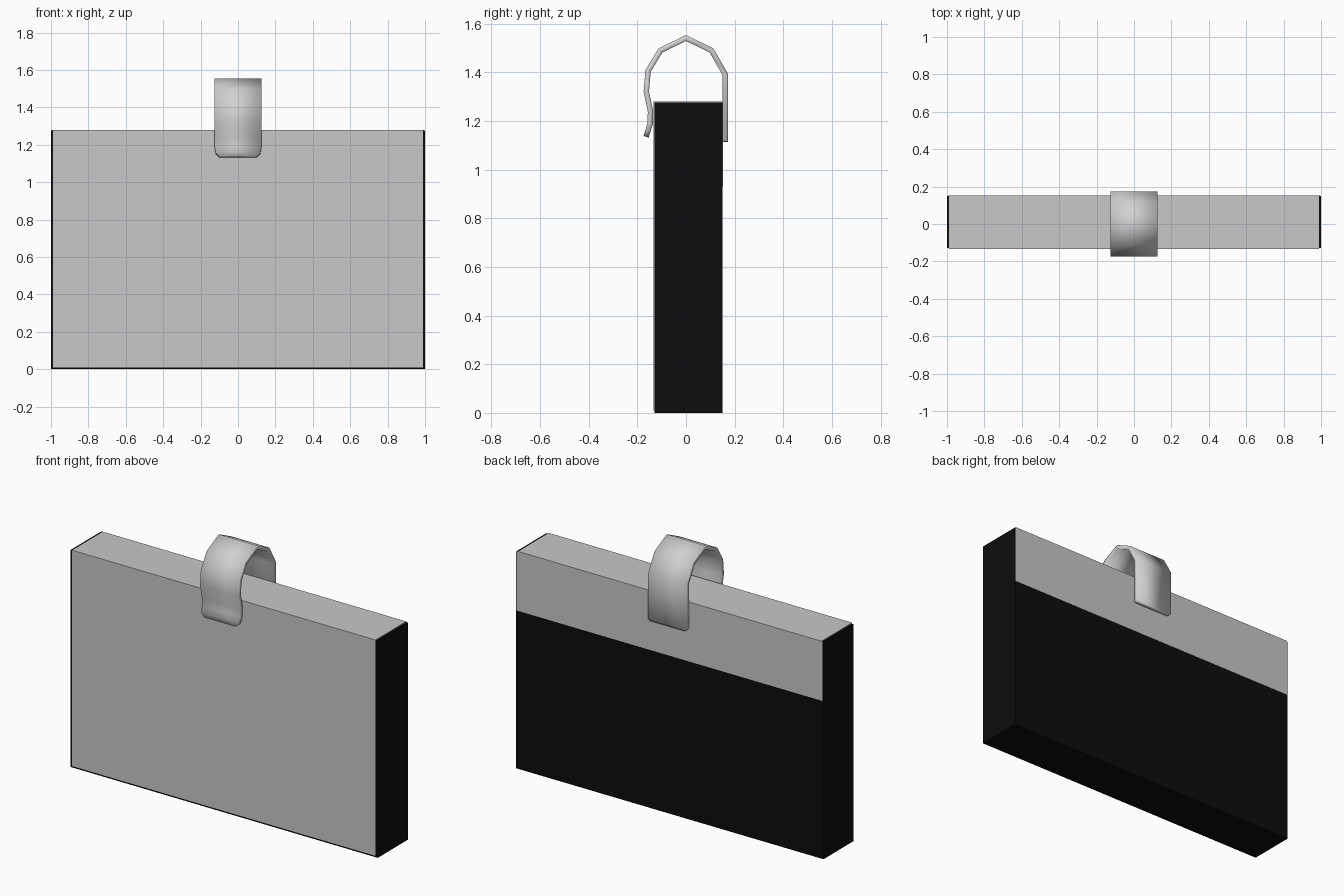
import bpy
import bmesh

if "Cube" in bpy.data.objects:
    bpy.data.objects.remove(bpy.data.objects["Cube"], do_unlink=True)


def material(name, rgb, metallic=0.0):
    mat = bpy.data.materials.new(name)
    mat.use_nodes = True
    colour = (*rgb, 1)
    mat.diffuse_color = colour
    bsdf = mat.node_tree.nodes["Principled BSDF"]
    bsdf.inputs["Base Color"].default_value = colour
    bsdf.inputs["Roughness"].default_value = 0.6
    return mat


black = material("black card", (0.004, 0.004, 0.004))
grey = material("grey card", (0.58, 0.58, 0.58))
steel = material("pale steel", (0.64, 0.64, 0.64))


def add_object(name, bm, mat):
    mesh = bpy.data.meshes.new(name)
    bmesh.ops.recalc_face_normals(bm, faces=bm.faces)
    bm.to_mesh(mesh)
    bm.free()
    mesh.materials.append(mat)
    obj = bpy.data.objects.new(name, mesh)
    bpy.context.collection.objects.link(obj)
    return obj


def box(name, low, high, mat):
    bm = bmesh.new()
    bmesh.ops.create_cube(bm, size=1)
    for v in bm.verts:
        v.co = [lo + (c + 0.5) * (hi - lo) for c, lo, hi in zip(v.co, low, high)]
    return add_object(name, bm, mat)


# Black case with grey sheet over the front, top and upper back
FRONT, BACK, TOP, FLAP = -0.133, 0.15, 1.28, 0.93
SKIN = 0.004
box("case", (-1, FRONT + SKIN, 0), (1, BACK, TOP - SKIN), black)
box("front_sheet", (-0.988, FRONT, 0.01), (0.988, FRONT + SKIN, TOP), grey)
box("top_sheet", (-0.988, FRONT + SKIN, TOP - SKIN), (0.988, BACK, TOP), grey)
box("back_flap", (-0.995, BACK, FLAP), (0.995, BACK + 0.002, TOP), grey)

# Bent spring clip: centre line as (y, z, half width), from back to front
path = [
    (0.162, 1.113, 0.115), (0.162, 1.122, 0.125), (0.162, 1.39, 0.125),
    (0.105, 1.49, 0.125), (0, 1.541, 0.125), (-0.105, 1.49, 0.125),
    (-0.156, 1.405, 0.125), (-0.163, 1.32, 0.125), (-0.146, 1.24, 0.125),
    (-0.147, 1.19, 0.125), (-0.158, 1.155, 0.12), (-0.164, 1.135, 0.1),
]
bm = bmesh.new()
rows = [[bm.verts.new((s * w, y, z)) for s in (-1, 1)] for y, z, w in path]
for a, b in zip(rows, rows[1:]):
    bm.faces.new((a[0], a[1], b[1], b[0]))
clip = add_object("clip", bm, steel)
solid = clip.modifiers.new("thickness", "SOLIDIFY")
solid.thickness = 0.022
solid.offset = 0
solid.use_even_offset = True
for face in clip.data.polygons:
    face.use_smooth = True
